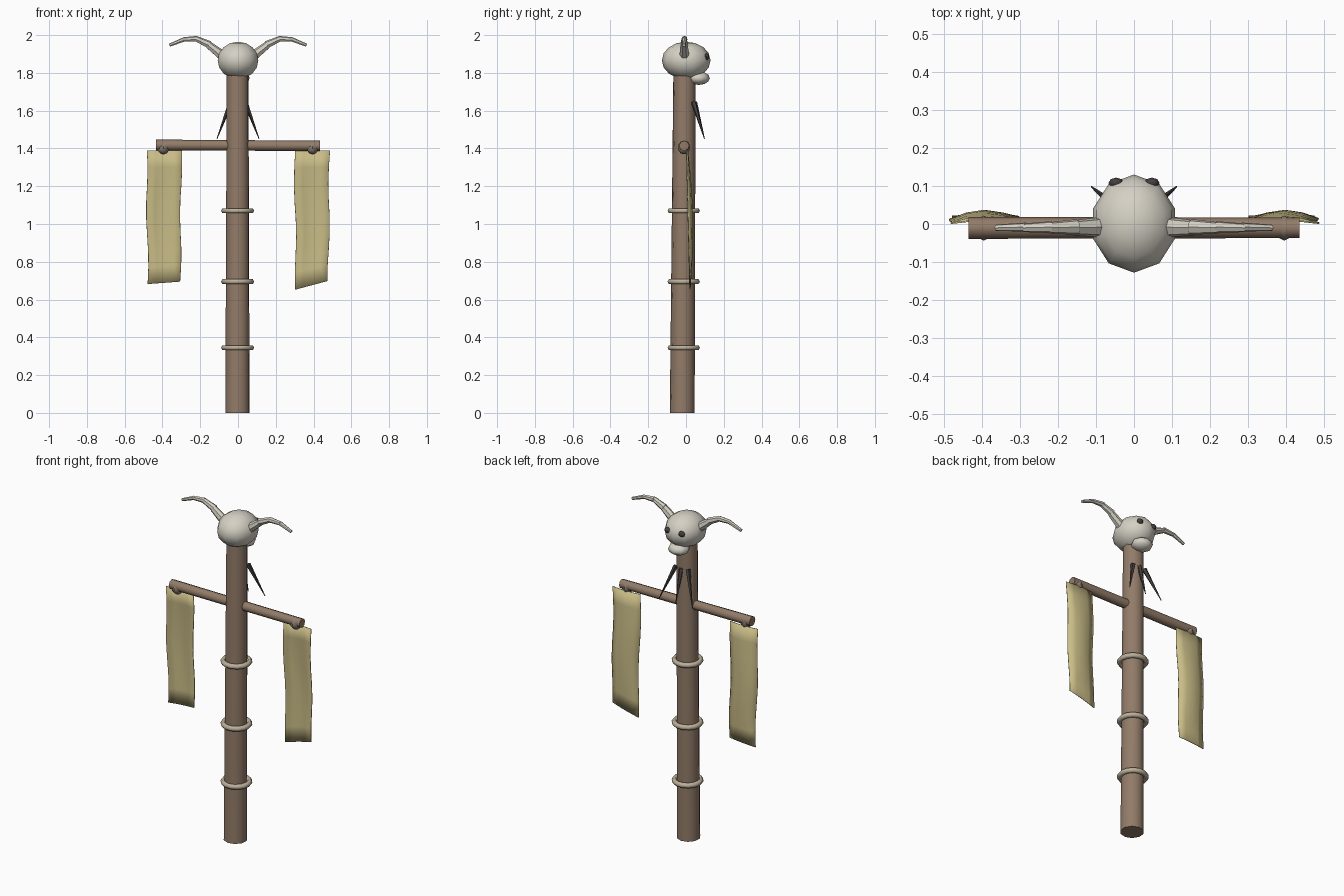
import bpy, bmesh, math
from mathutils import Vector

if "Cube" in bpy.data.objects:
    bpy.data.objects.remove(bpy.data.objects["Cube"])


def mat(name, col):
    m = bpy.data.materials.new(name)
    m.diffuse_color = (*col, 1)
    m.use_nodes = True
    m.node_tree.nodes["Principled BSDF"].inputs["Base Color"].default_value = m.diffuse_color
    return m


WOOD = mat("wood", (0.29, 0.20, 0.14))
BONE = mat("bone", (0.66, 0.63, 0.55))
ROPE = mat("rope", (0.50, 0.43, 0.32))
CLOTH = mat("cloth", (0.58, 0.50, 0.24))
KNOT = mat("knot", (0.27, 0.22, 0.18))
DARK = mat("dark", (0.06, 0.05, 0.05))


def finish(name, m, angle=50):
    o = bpy.context.object
    o.name = name
    o.data.materials.append(m)
    bpy.ops.object.shade_smooth_by_angle(angle=math.radians(angle))
    return o


def cone(name, a, b, r1, r2, n, m):
    """Tapered round bar from point a to point b."""
    a, b = Vector(a), Vector(b)
    d = b - a
    bpy.ops.mesh.primitive_cone_add(vertices=n, radius1=r1, radius2=r2, depth=d.length,
                                    location=(a + b) / 2,
                                    rotation=d.to_track_quat('Z', 'Y').to_euler())
    return finish(name, m)


def ball(name, loc, size, seg, rings, m):
    bpy.ops.mesh.primitive_uv_sphere_add(segments=seg, ring_count=rings, radius=1, location=loc)
    bpy.context.object.scale = size
    bpy.ops.object.transform_apply(location=False, rotation=False)
    return finish(name, m)


# Pole leaning very slightly, and crossbar
cone("pole", (-0.003, -0.020, 0), (-0.002, -0.008, 1.82), 0.066, 0.059, 10, WOOD)
cone("crossbar", (-0.435, -0.010, 1.418), (0.435, -0.010, 1.414), 0.029, 0.027, 8, WOOD)

# Rope rings round the pole
for z in (0.345, 0.695, 1.07):
    bpy.ops.mesh.primitive_torus_add(major_radius=0.073, minor_radius=0.015, major_segments=14,
                                     minor_segments=6, location=(-0.002, -0.012, z))
    finish("rope_ring", ROPE, 80)

# Skull and snout
ball("skull", (0, 0.001, 1.866), (0.113, 0.129, 0.099), 10, 8, BONE)
ball("snout", (0, 0.068, 1.772), (0.062, 0.058, 0.036), 8, 6, BONE)

HORN = [(0.075, 1.885), (0.15, 1.948), (0.215, 1.980), (0.285, 1.977), (0.357, 1.946)]
RAD = [0.028, 0.021, 0.016, 0.012]
for s in (-1, 1):
    # Horn of stepped, tapering segments
    for i, r in enumerate(RAD):
        (x0, z0), (x1, z1) = HORN[i], HORN[i + 1]
        cone("horn_segment", (s * x0, -0.008, z0), (s * (x1 + 0.006), -0.010, z1 ),
             r, r * 0.72, 7, BONE)
    # Eye socket
    ball("eye", (s * 0.047, 0.108, 1.885), (0.020, 0.014, 0.017), 8, 6, DARK)
    # Lashing at the bar end
    ball("knot", (s * 0.395, -0.011, 1.405), (0.036, 0.033, 0.036), 6, 6, KNOT)

# Hanging spikes on the face side
for x in (-1, 0, 1):
    cone("hanging_spike", (x * 0.040, 0.045 - 0.005 * abs(x), 1.645), (x * 0.112, 0.098, 1.45),
         0.014, 0.002, 5, DARK)


def banner(name, xc, low_l, low_r, phase):
    """Thin wavy cloth strip bowed toward +y."""
    bm = bmesh.new()
    cols, rows = 4, 8
    grid = []
    for j in range(rows + 1):
        t = j / rows
        row = []
        for i in range(cols + 1):
            u = i / cols
            low = low_l + (low_r - low_l) * u
            half = 0.092 - 0.006 * t
            x = xc + (2 * u - 1) * half + 0.005 * math.sin(9 * t + phase)
            y = 0.002 + 0.018 * t + 0.024 * math.sin(math.pi * u) * math.sin(math.pi * (0.1 + 0.85 * t))
            row.append(bm.verts.new((x, y, 1.388 + (low - 1.388) * t)))
        grid.append(row)
    for j in range(rows):
        for i in range(cols):
            bm.faces.new((grid[j][i], grid[j + 1][i], grid[j + 1][i + 1], grid[j][i + 1]))
    me = bpy.data.meshes.new(name)
    bm.to_mesh(me)
    bm.free()
    o = bpy.data.objects.new(name, me)
    bpy.context.collection.objects.link(o)
    bpy.ops.object.select_all(action='DESELECT')
    bpy.context.view_layer.objects.active = o
    o.select_set(True)
    finish(name, CLOTH)
    sol = o.modifiers.new("thickness", 'SOLIDIFY')
    sol.thickness = 0.004
    sol.offset = 0


banner("left_banner", -0.392, 0.682, 0.695, 0.5)
banner("right_banner", 0.392, 0.652, 0.698, 2.5)
